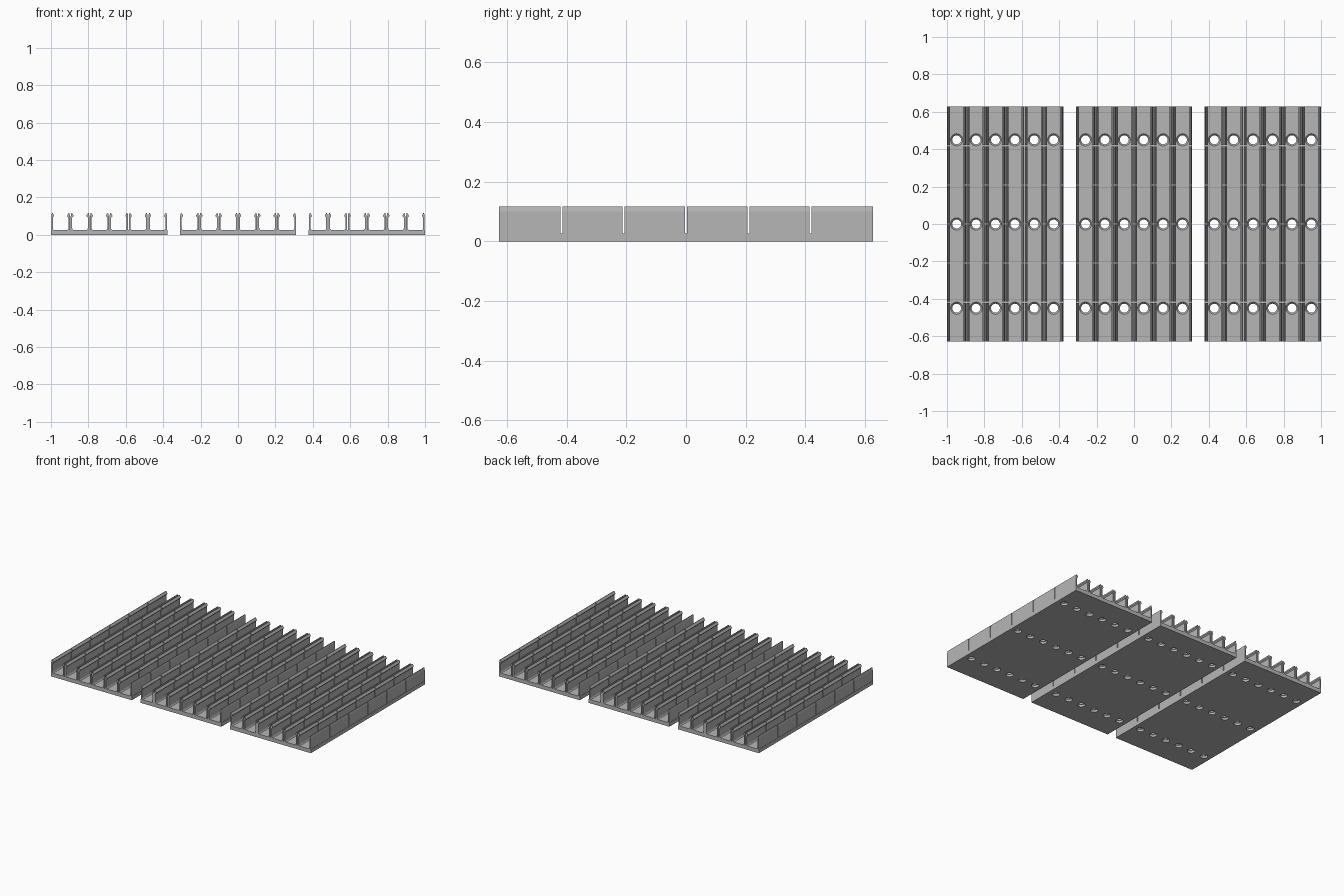
import bpy, bmesh, math

if "Cube" in bpy.data.objects:
    bpy.data.objects.remove(bpy.data.objects["Cube"])

PITCH = 0.1037          # width of one channel
PANEL_W = PITCH * 6
HALF_Y = 0.627
BASE_H = 0.026
SEG = HALF_Y / 3        # length of one clip segment
SLIT = 0.007

grey = bpy.data.materials.new("grey_plastic")
grey.diffuse_color = (0.47, 0.47, 0.47, 1)
grey.use_nodes = True
grey.node_tree.nodes["Principled BSDF"].inputs["Base Color"].default_value = grey.diffuse_color


def add_object(name, bm, smooth=False):
    bmesh.ops.recalc_face_normals(bm, faces=bm.faces)
    me = bpy.data.meshes.new(name)
    bm.to_mesh(me)
    bm.free()
    me.materials.append(grey)
    ob = bpy.data.objects.new(name, me)
    bpy.context.collection.objects.link(ob)
    return ob


def extrude_profile(bm, pts, y0, y1):
    # closed x-z outline pushed along y
    a = [bm.verts.new((x, y0, z)) for x, z in pts]
    b = [bm.verts.new((x, y1, z)) for x, z in pts]
    n = len(pts)
    bm.faces.new(a)
    bm.faces.new(b[::-1])
    for i in range(n):
        j = (i + 1) % n
        bm.faces.new((a[i], b[i], b[j], a[j]))


def lathe(bm, cx, cy, profile, sides=16):
    # closed solid of revolution about a vertical axis
    rings = []
    for r, z in profile:
        rings.append([bm.verts.new((cx + r * math.cos(2 * math.pi * k / sides),
                                    cy + r * math.sin(2 * math.pi * k / sides), z))
                      for k in range(sides)])
    for lo, hi in zip(rings, rings[1:]):
        for k in range(sides):
            m = (k + 1) % sides
            bm.faces.new((lo[k], lo[m], hi[m], hi[k]))
    bm.faces.new(rings[0][::-1])
    bm.faces.new(rings[-1])


# Clip wall outline with curved foot and inward hook, measured from channel centre
WALL = [(0.0500, 0.025), (0.0500, 0.100), (0.0465, 0.117), (0.0430, 0.117),
        (0.0350, 0.104), (0.0350, 0.099), (0.0420, 0.092), (0.0420, 0.036),
        (0.0400, 0.030), (0.0350, 0.025)]
# Countersunk screw hole outline
HOLE = [(0.024, -0.02), (0.024, 0.015), (0.033, BASE_H), (0.033, 0.05)]

for label, px in (("left", -1 + PANEL_W / 2), ("middle", 0), ("right", 1 - PANEL_W / 2)):
    centres = [px + (i - 2.5) * PITCH for i in range(6)]

    # Base plate
    bm = bmesh.new()
    w = PANEL_W / 2
    extrude_profile(bm, [(px - w, 0), (px + w, 0), (px + w, BASE_H), (px - w, BASE_H)],
                    -HALF_Y, HALF_Y)
    base = add_object(label + "_base_plate", bm)

    # Screw holes
    bm = bmesh.new()
    for cx in centres:
        for cy in (-0.45, 0, 0.45):
            lathe(bm, cx, cy, HOLE)
    cutter = add_object(label + "_hole_cutter", bm)
    cutter.hide_render = True
    cutter.hide_viewport = True
    cut = base.modifiers.new("screw_holes", 'BOOLEAN')
    cut.operation = 'DIFFERENCE'
    cut.solver = 'EXACT'
    cut.object = cutter

    # Hooked clip walls, split by narrow slits
    bm = bmesh.new()
    for cx in centres:
        for side in (-1, 1):
            outline = [(cx + side * x, z) for x, z in WALL]
            for s in range(6):
                y0 = -HALF_Y + s * SEG + (SLIT / 2 if s else 0)
                y1 = -HALF_Y + (s + 1) * SEG - (SLIT / 2 if s < 5 else 0)
                extrude_profile(bm, outline, y0, y1)
    add_object(label + "_clip_walls", bm)
